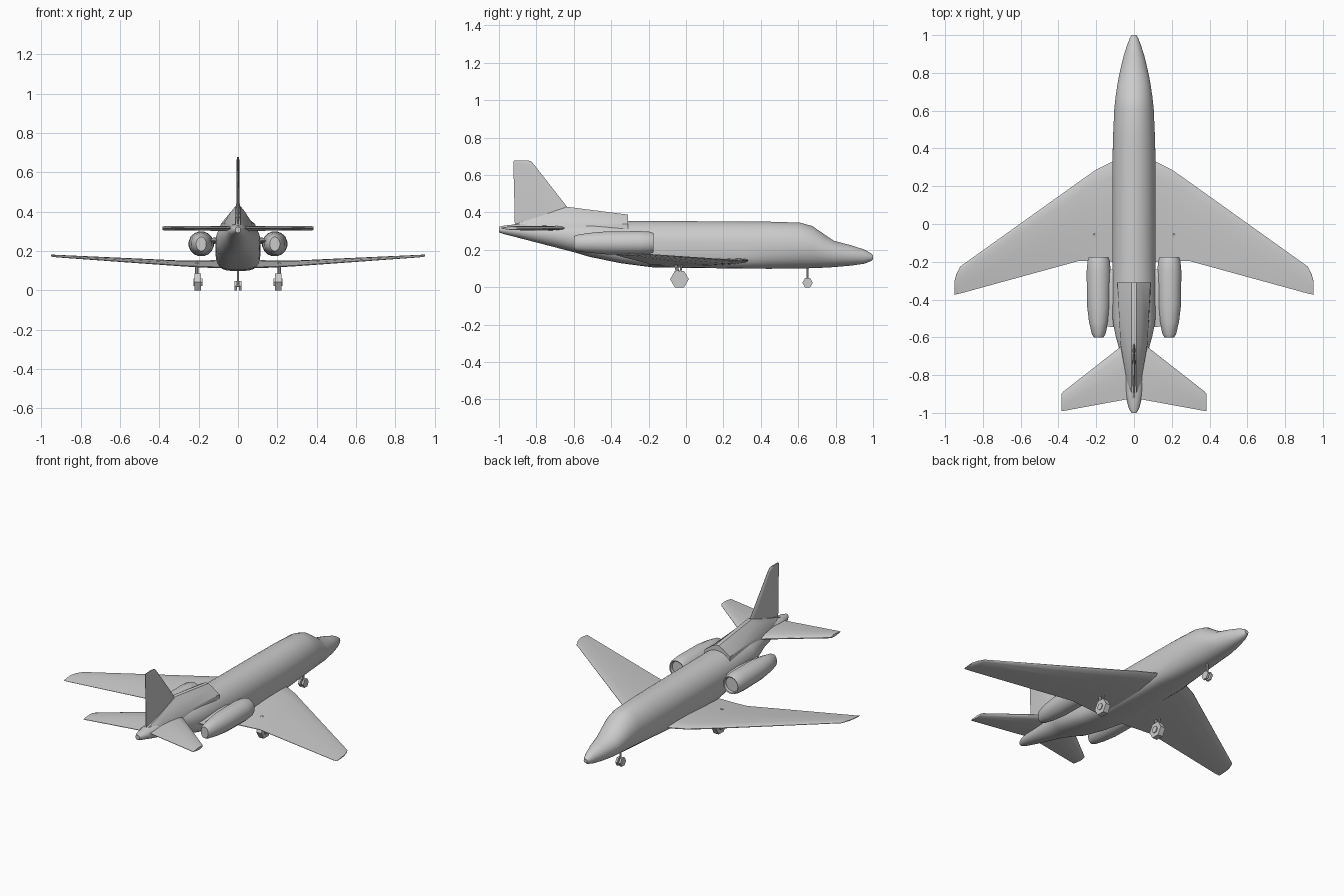
import bpy, bmesh, math
from mathutils import Vector


def finish(name, bm, mirror=False):
    bmesh.ops.recalc_face_normals(bm, faces=bm.faces)
    me = bpy.data.meshes.new(name)
    bm.to_mesh(me)
    bm.free()
    ob = bpy.data.objects.new(name, me)
    bpy.context.collection.objects.link(ob)
    if mirror:
        ob.modifiers.new("mirror", 'MIRROR')
    return ob


def loft(name, rings, mirror=False):
    bm = bmesh.new()
    vs = [[bm.verts.new(p) for p in r] for r in rings]
    n = len(vs[0])
    for a, b in zip(vs, vs[1:]):
        for i in range(n):
            j = (i + 1) % n
            bm.faces.new((a[i], a[j], b[j], b[i]))
    bm.faces.new(vs[0])
    bm.faces.new(vs[-1])
    return finish(name, bm, mirror)


def oval(y, hw, lo, hi, low_pow=2.0, cx=0.0, n=28):
    # superellipse ring; low_pow squares off the lower half
    pts = []
    for i in range(n):
        a = 2 * math.pi * (i + 0.5) / n
        c, s = math.cos(a), math.sin(a)
        e = 2 / (low_pow if s < 0 else 2.0)
        x = hw * math.copysign(abs(c) ** e, c)
        z = (lo + hi) / 2 + (hi - lo) / 2 * math.copysign(abs(s) ** e, s)
        pts.append((cx + x, y, z))
    return pts


def foil(name, stations, upright=False, mirror=False):
    # stations: span, leading y, trailing y, leading offset, trailing offset, half thickness
    prof = [(0, .12), (.03, .5), (.15, .85), (.4, 1), (.7, .65), (1, .12)]
    prof = prof + [(f, -t) for f, t in reversed(prof)]
    rings = []
    for s, le, te, ol, ot, th in stations:
        ring = []
        for f, t in prof:
            y, o = le + (te - le) * f, ol + (ot - ol) * f + th * t
            ring.append((o, y, s) if upright else (s, y, o))
        rings.append(ring)
    return loft(name, rings, mirror)


def rod(name, p, q, r, sides, mirror=False, start=0.0):
    p, q = Vector(p), Vector(q)
    d = (q - p).normalized()
    u = Vector((0, 1, 0)) if abs(d.x) > .9 else Vector((1, 0, 0))
    u = (u - d * u.dot(d)).normalized()
    v = d.cross(u)
    ang = [start + 2 * math.pi * i / sides for i in range(sides)]
    return loft(name, [[c + (u * math.cos(a) + v * math.sin(a)) * r for a in ang]
                       for c in (p, q)], mirror)


# fuselage: y, half width, bottom, top, lower squareness
body = [(1.0, .012, .148, .172, 2), (.985, .022, .137, .184, 2),
        (.95, .036, .125, .203, 2), (.88, .058, .115, .225, 2),
        (.79, .079, .107, .249, 2), (.74, .088, .104, .283, 2),
        (.675, .098, .101, .328, 2.1), (.61, .105, .1, .346, 2.2),
        (.45, .112, .098, .351, 2.6), (.3, .115, .099, .352, 3.6),
        (-.18, .115, .106, .355, 4), (-.35, .115, .128, .355, 3.2),
        (-.52, .113, .163, .355, 2.6), (-.6, .096, .187, .355, 2.2),
        (-.7, .068, .213, .35, 2), (-.9, .047, .265, .338, 2),
        (-.97, .03, .283, .33, 2), (-1.0, .014, .293, .323, 2)]
loft("fuselage", [oval(*row) for row in body])

# raised spine that runs into the fin: y, half width, base, shoulder, peak
spine = [(-.31, .092, .29, .338, .388), (-.636, .075, .29, .345, .43),
         (-.8, .045, .29, .335, .373), (-.93, .02, .29, .32, .333)]
loft("dorsal_spine", [[(-w, y, b), (-w * .95, y, m), (-w * .45, y, m + (t - m) * .68), (-.012, y, t),
                       (.012, y, t), (w * .45, y, m + (t - m) * .68), (w * .95, y, m), (w, y, b)]
                      for y, w, b, m, t in spine])

# wings and tail surfaces
foil("wing", [(.05, .345, -.2, .143, .118, .018), (.115, .33, -.2, .143, .118, .018),
              (.2, .288, -.197, .142, .121, .015), (.29, .225, -.195, .144, .126, .013),
              (.92, -.225, -.368, .177, .17, .006), (.94, -.265, -.372, .179, .172, .005),
              (.95, -.3, -.375, .18, .174, .003)], mirror=True)
foil("tailplane", [(.02, -.61, -.925, .316, .316, .013), (.375, -.888, -.99, .316, .316, .011),
                   (.383, -.898, -.99, .316, .316, .008)], mirror=True)
foil("tail_fin", [(.31, -.55, -.915, 0, 0, .011), (.43, -.636, -.917, 0, 0, .009),
                  (.655, -.812, -.923, 0, 0, .007), (.672, -.828, -.923, 0, 0, .006),
                  (.678, -.845, -.918, 0, 0, .004)], upright=True)

# engine nacelle with recessed intake, and its pylon
nacelle = [(-.6, .026, .2, .272), (-.585, .036, .192, .28), (-.52, .052, .183, .291),
           (-.43, .063, .175, .299), (-.25, .065, .173, .301), (-.195, .06, .177, .298),
           (-.175, .053, .184, .291), (-.177, .047, .19, .285), (-.195, .045, .192, .283)]
loft("engine_nacelle", [oval(*row, cx=.187, n=16) for row in nacelle], mirror=True)
foil("engine_pylon", [(.08, -.24, -.55, .255, .255, .016),
                      (.16, -.24, -.54, .25, .25, .016)], mirror=True)

# main landing gear
rod("main_wheel", (.187, -.035, .043), (.221, -.035, .043), .05, 6, True)
rod("main_hub", (.181, -.035, .043), (.226, -.035, .043), .022, 6, True)
rod("main_strut", (.209, -.06, .14), (.209, -.035, .045), .009, 8, True)
rod("main_brace", (.209, -.02, .13), (.209, -.035, .06), .006, 6, True)

# nose landing gear
rod("nose_wheel", (.005, .65, .024), (.018, .65, .024), .028, 6, True)
rod("nose_axle", (-.012, .65, .024), (.012, .65, .024), .008, 6)
rod("nose_strut", (0, .65, .13), (0, .65, .02), .006, 8)

bpy.ops.object.select_all(action='SELECT')
bpy.context.view_layer.objects.active = bpy.data.objects["fuselage"]
bpy.ops.object.shade_smooth_by_angle(angle=math.radians(35))
